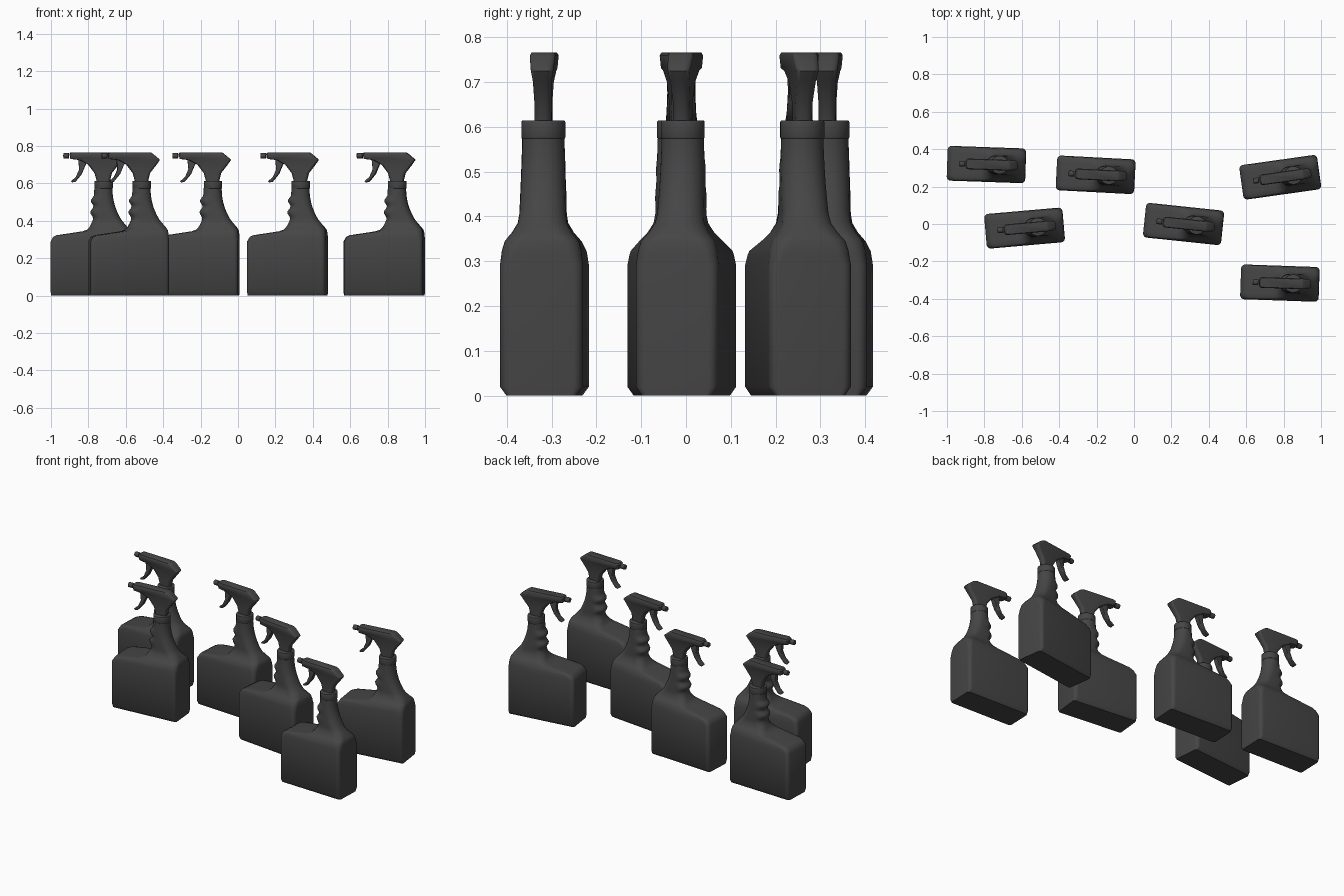
import bpy, bmesh, math
from mathutils import Matrix

if "Cube" in bpy.data.objects:
    bpy.data.objects.remove(bpy.data.objects["Cube"])

mat = bpy.data.materials.new("dark_plastic")
mat.diffuse_color = (0.06, 0.06, 0.06, 1)
mat.use_nodes = True
mat.node_tree.nodes["Principled BSDF"].inputs["Base Color"].default_value = mat.diffuse_color


def ring(x0, x1, h, r, z, seg=6):
    """Rounded rectangle at height z, spanning x0..x1 and -h..h."""
    r = min(r, h * 0.98, (x1 - x0) * 0.49)
    pts = []
    for i, (sx, sy) in enumerate([(1, 1), (-1, 1), (-1, -1), (1, -1)]):
        cx = x1 - r if sx > 0 else x0 + r
        for k in range(seg + 1):
            a = math.pi / 2 * (i + k / seg)
            pts.append((cx + r * math.cos(a), sy * (h - r) + r * math.sin(a), z))
    return pts


def finish(bm, name):
    bmesh.ops.recalc_face_normals(bm, faces=bm.faces)
    me = bpy.data.meshes.new(name)
    bm.to_mesh(me)
    bm.free()
    me.materials.append(mat)
    ob = bpy.data.objects.new(name, me)
    bpy.context.collection.objects.link(ob)
    bpy.ops.object.select_all(action='DESELECT')
    ob.select_set(True)
    bpy.context.view_layer.objects.active = ob
    bpy.ops.object.shade_smooth_by_angle(angle=math.radians(45))
    return ob


def loft(name, rows):
    """Skin a stack of rounded rectangles: (z, x0, x1, half depth, radius)."""
    bm = bmesh.new()
    loops = [[bm.verts.new(p) for p in ring(x0, x1, h, r, z)]
             for z, x0, x1, h, r in rows]
    n = len(loops[0])
    for a, b in zip(loops, loops[1:]):
        for i in range(n):
            j = (i + 1) % n
            bm.faces.new((a[i], a[j], b[j], b[i]))
    bm.faces.new(loops[0][::-1])
    bm.faces.new(loops[-1])
    return finish(bm, name)


def extrude(name, outline, half):
    """Extrude an x-z outline along y with softened edges."""
    bm = bmesh.new()
    f = bm.faces.new([bm.verts.new((x, -half, z)) for x, z in outline])
    res = bmesh.ops.extrude_face_region(bm, geom=[f])
    for v in res["geom"]:
        if isinstance(v, bmesh.types.BMVert):
            v.co.y = half
    rim = [e for e in bm.edges if abs(e.verts[0].co.y - e.verts[1].co.y) < 1e-6]
    bmesh.ops.bevel(bm, geom=rim, offset=0.004, segments=2, affect='EDGES', profile=0.5)
    return finish(bm, name)


def cylinder(name, r, depth, loc, along_x=False):
    m = Matrix.Translation(loc)
    if along_x:
        m = m @ Matrix.Rotation(-math.pi / 2, 4, 'Y')
    bm = bmesh.new()
    bmesh.ops.create_cone(bm, cap_ends=True, segments=32, radius1=r, radius2=r,
                          depth=depth, matrix=m)
    rim = [e for e in bm.edges if any(len(f.verts) > 4 for f in e.link_faces)]
    bmesh.ops.bevel(bm, geom=rim, offset=0.003, segments=2, affect='EDGES', profile=0.5)
    return finish(bm, name)


# body: straight tank, then a shoulder sloping up to the neck
body = [(0, -.208, .208, .078, .012)]
body += [(z, -.21, .21, .093, .022) for z in (.02, .29)]
for z, x0, x1, h in [(.314, -.197, .21, .09), (.323, -.178, .21, .089),
                     (.344, -.04, .208, .083), (.352, -.018, .206, .077),
                     (.364, -.006, .199, .067), (.385, .005, .182, .055)]:
    body.append((z, x0, x1, h, .03 + (z - .314) * .2))
# neck with finger grips on its front
for k in range(17):
    t = k / 16
    grip = -.016 * math.sin(math.pi * min(1, max(0, t - .06) / .72) * 2) ** 2
    body.append((.405 + .17 * t, .013 + .008 * t + grip,
                 .118 + .048 * (1 - t) ** 2.2, .052 - .005 * t, .046))

# sprayer head, wide at the top and narrowing to its stem
head = [(z, x0, x1, h, .016) for z, x0, x1, h in [
    (.60, .037, .102, .019), (.655, .022, .115, .019), (.70, -.012, .15, .021),
    (.725, -.06, .167, .025), (.731, -.107, .163, .026),
    (.759, -.112, .129, .0285), (.766, -.106, .119, .025)]]

parts = [
    loft("bottle_body", body),
    cylinder("collar", .049, .041, (.071, 0, .5935)),
    loft("sprayer_head", head),
    cylinder("nozzle_tip", .015, .03, (-.13, 0, .748), True),
    extrude("trigger", [
        (-.066, .735), (-.06, .675), (-.078, .634), (-.104, .612), (-.098, .605),
        (-.08, .609), (-.046, .65), (-.034, .68), (-.01, .735)], .015),
]

# six bottles: x, y, turn in degrees
spots = [(-.789, .318, -2), (-.205, .263, -3), (-.585, -.022, 5),
         (.265, 0, -6), (.782, .25, 8), (.78, -.316, -2)]
for i, (x, y, deg) in enumerate(spots):
    m = Matrix.Translation((x, y, 0)) @ Matrix.Rotation(math.radians(deg), 4, 'Z')
    for p in parts:
        ob = p if i == 0 else p.copy()
        if i:
            bpy.context.collection.objects.link(ob)
        ob.name = f"{p.data.name}_{i + 1}"
        ob.matrix_world = m
